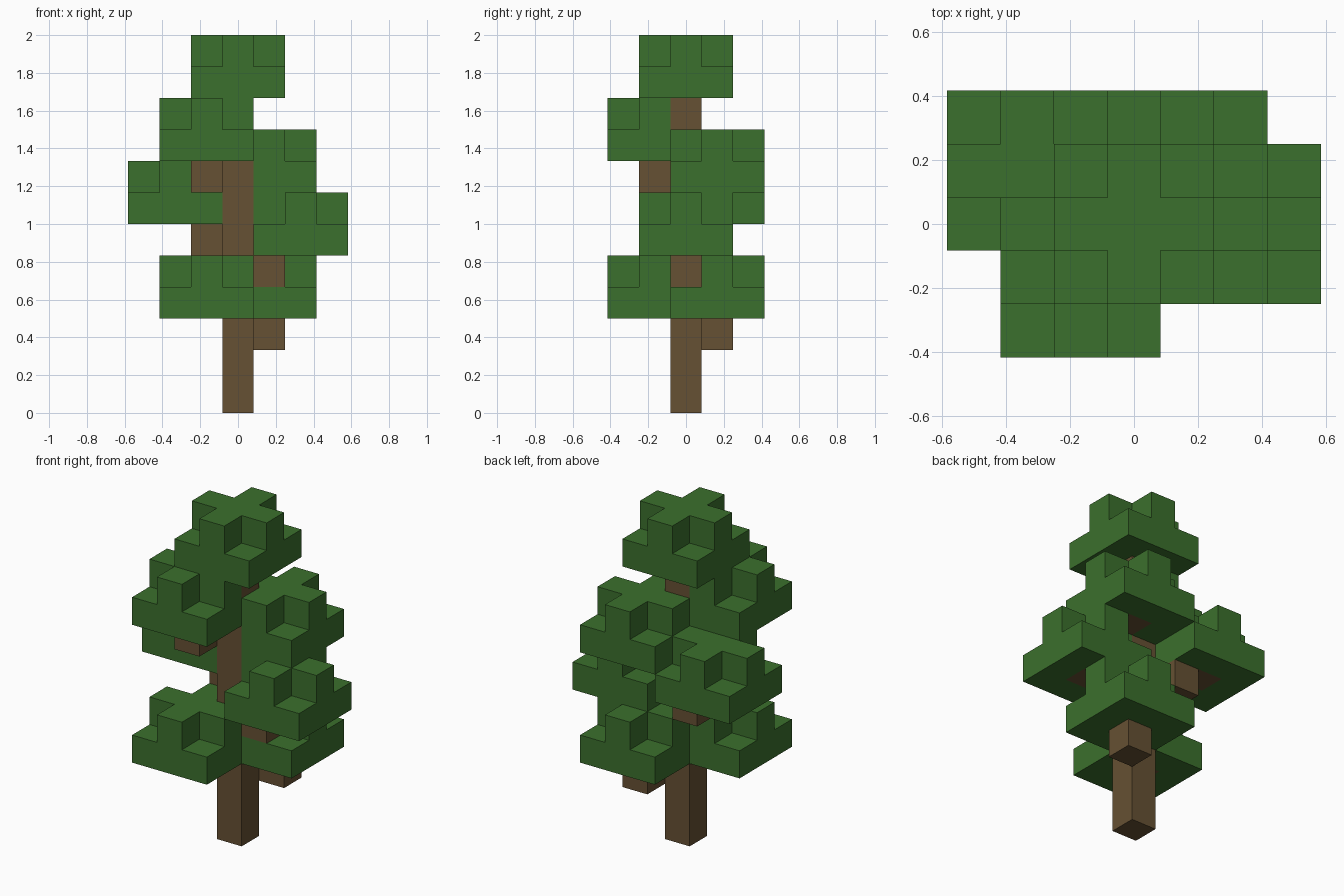
import bpy
import bmesh
from mathutils import Vector

cube = bpy.data.objects.get("Cube")
if cube:
    bpy.data.objects.remove(cube, do_unlink=True)

U = 1 / 6  # block edge length; the tree is twelve blocks tall


def make_material(name, color):
    mat = bpy.data.materials.new(name)
    mat.use_nodes = True
    mat.diffuse_color = color
    node = next(n for n in mat.node_tree.nodes if n.type == "BSDF_PRINCIPLED")
    node.inputs["Base Color"].default_value = color
    node.inputs["Roughness"].default_value = 0.9
    return mat


bark = make_material("bark_brown", (0.133, 0.082, 0.033, 1))
leaf = make_material("leaf_green", (0.044, 0.162, 0.026, 1))


def tuft_cells(cx, cy, level):
    """A square slab of leaves with a plus-shaped cap on top."""
    square = [(i, j) for i in (-1, 0, 1) for j in (-1, 0, 1)]
    slab = {(cx + i, cy + j, level) for i, j in square}
    cap = {(cx + i, cy + j, level + 1) for i, j in square if i * j == 0}
    return slab | cap


# Leaf tufts: centre column and slab level
tufts = {
    "lower_front_tuft": (-1, -1, 3),
    "lower_back_tuft": (1, 1, 3),
    "left_tuft": (2, 0, 5),
    "right_tuft": (-2, 1, 6),
    "upper_back_tuft": (1, 1, 7),
    "upper_front_tuft": (-1, -1, 8),
    "top_tuft": (0, 0, 10),
}

# Wood: trunk column, branch blocks below tufts, and a wooden core in each slab
trunk = {(0, 0, k) for k in range(10)}
stubs = {(1, 1, 2), (1, 0, 4), (-1, 1, 5), (-1, -1, 7)}
cores = {c for name, c in tufts.items() if name != "top_tuft"}
branches = stubs | cores
wood = trunk | branches

parts = {"trunk": (trunk, bark), "branches": (branches, bark)}
for name, centre in tufts.items():
    parts[name] = (tuft_cells(*centre) - wood, leaf)
occupied = set().union(*(cells for cells, _ in parts.values()))


def build_blocks(name, cells, mat):
    """Make a mesh from the exposed block faces only."""
    bm = bmesh.new()
    for cell in sorted(cells):
        centre = Vector(cell) + Vector((0, 0, 0.5))
        for axis in range(3):
            for sign in (-1, 1):
                normal = Vector((0, 0, 0))
                normal[axis] = sign
                if tuple(int(c + n) for c, n in zip(cell, normal)) in occupied:
                    continue
                a = Vector((0, 0, 0))
                a[(axis + 1) % 3] = 0.5
                b = normal.cross(a)
                mid = centre + normal * 0.5
                corners = (mid - a - b, mid + a - b, mid + a + b, mid - a + b)
                bm.faces.new([bm.verts.new(p * U) for p in corners])
    bmesh.ops.remove_doubles(bm, verts=bm.verts[:], dist=U / 100)
    mesh = bpy.data.meshes.new(name)
    bm.to_mesh(mesh)
    bm.free()
    mesh.materials.append(mat)
    obj = bpy.data.objects.new(name, mesh)
    bpy.context.collection.objects.link(obj)


for name, (cells, mat) in parts.items():
    build_blocks(name, cells, mat)
